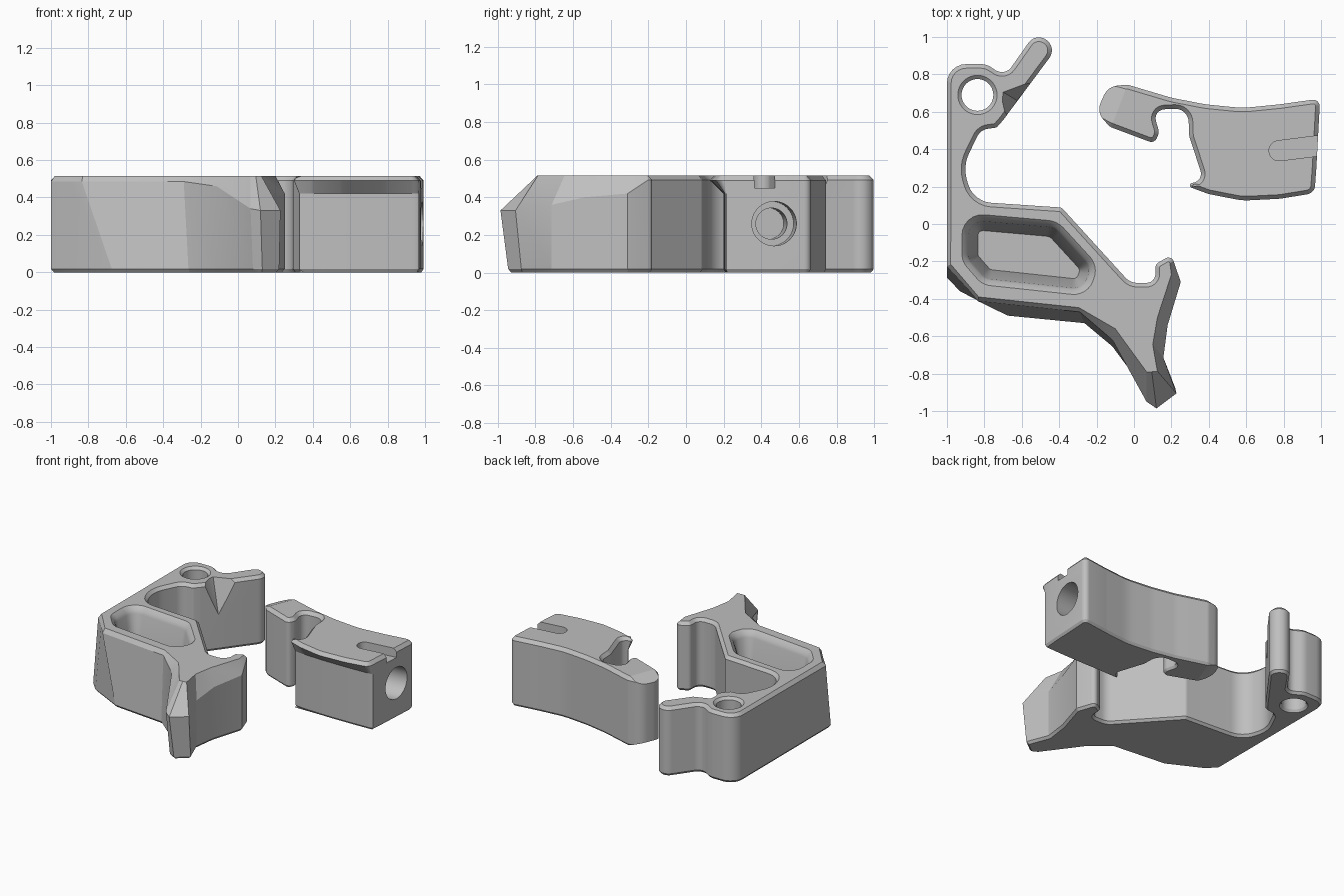
import bpy, bmesh, math
from mathutils import Vector

if "Cube" in bpy.data.objects:
    bpy.data.objects.remove(bpy.data.objects["Cube"])

H = 0.515
metal = bpy.data.materials.new("grey metal")
metal.diffuse_color = (0.52, 0.52, 0.52, 1)
metal.use_nodes = True
metal.node_tree.nodes["Principled BSDF"].inputs["Base Color"].default_value = metal.diffuse_color


def fillet(pts, n=7):
    """Round polygon corners (x, y, r); also return the index of each source corner."""
    out, src = [], []
    for i, (x, y, r) in enumerate(pts):
        v = Vector((x, y))
        a = Vector(pts[i - 1][:2]) - v
        b = Vector(pts[(i + 1) % len(pts)][:2]) - v
        if r == 0:
            out.append(v)
            src.append(i)
            continue
        half = a.angle(b) / 2
        t = min(r / math.tan(half), a.length * 0.49, b.length * 0.49)
        a.normalize()
        b.normalize()
        c = v + (a + b).normalized() * (t / math.cos(half))
        p, q = v + a * t - c, v + b * t - c
        radius, sweep = p.length, p.angle(q)
        for k in range(n):
            f = k / (n - 1)
            d = p * math.sin((1 - f) * sweep) + q * math.sin(f * sweep)
            out.append(c + d.normalized() * radius)
            src.append(i)
    return out, src


def inset(pts, d):
    """Move a closed outline inward by d."""
    n = len(pts)
    area = sum(pts[i - 1].cross(pts[i]) for i in range(n))
    s = 1 if area > 0 else -1
    out = []
    for i in range(n):
        e1 = (pts[i] - pts[i - 1]).normalized()
        e2 = (pts[(i + 1) % n] - pts[i]).normalized()
        m = Vector((-e1.y - e2.y, e1.x + e2.x)).normalized()
        k = max(0.5, m.dot(Vector((-e1.y, e1.x))))
        out.append(pts[i] + m * (s * d / k))
    return out


def ring(pts, z):
    return [Vector((p.x, p.y, z)) for p in pts]


def loft(name, rings):
    bm = bmesh.new()
    vs = [[bm.verts.new(p) for p in r] for r in rings]
    n = len(rings[0])
    for lo, hi in zip(vs, vs[1:]):
        for i in range(n):
            bm.faces.new((lo[i - 1], lo[i], hi[i], hi[i - 1]))
    bm.faces.new(vs[0])
    bm.faces.new(vs[-1])
    return finish(name, bm)


def finish(name, bm):
    bmesh.ops.recalc_face_normals(bm, faces=bm.faces)
    me = bpy.data.meshes.new(name)
    bm.to_mesh(me)
    bm.free()
    me.materials.append(metal)
    ob = bpy.data.objects.new(name, me)
    bpy.context.collection.objects.link(ob)
    return ob


def cut(ob, cutter):
    bpy.context.view_layer.objects.active = ob
    m = ob.modifiers.new("cut", 'BOOLEAN')
    m.operation, m.solver, m.object = 'DIFFERENCE', 'EXACT', cutter
    bpy.ops.object.modifier_apply(modifier=m.name)
    bpy.data.objects.remove(cutter)


def circles(name, profile, n=40):
    """Turned solid along z from (radius, height) pairs."""
    return loft(name, [[Vector((r * math.cos(math.tau * i / n), r * math.sin(math.tau * i / n), z))
                        for i in range(n)] for r, z in profile])


def smooth(ob):
    bpy.ops.object.select_all(action='DESELECT')
    ob.select_set(True)
    bpy.context.view_layer.objects.active = ob
    bpy.ops.object.shade_smooth_by_angle(angle=math.radians(25))


# Lever outline at the base, clockwise from the pivot hub
lever_outline = [
    (-1, .855, .15), (-.79, .855, .1), (-.69, .79, .1), (-.524, 1.026, .068), (-.412, .942, .068),
    (-.70, .555, .04), (-.735, .515, .03), (-.82, .505, .08), (-.915, .31, .2), (-.86, .12, .14),
    (-.387, .088, .03), (-.02, -.315, .09), (.115, -.315, .08), (.115, -.215, .03), (.20, -.165, .03),
    (.25, -.31, 0), (.18, -.54, 0), (.157, -.714, 0), (.22, -.875, 0), (.13, -.945, 0),
    (.08, -.92, 0), (-.115, -.655, 0), (-.265, -.53, 0), (-.675, -.49, 0), (-.93, -.36, 0), (-1, -.286, 0)]
# Upper shape of the sloped front: corner -> shoulder x, y, z and top x, y
front_slope = {
    15: (.25, -.31, .42, .20, -.27), 16: (.18, -.54, .40, .125, -.50), 17: (.157, -.714, .36, .10, -.645),
    18: (.227, -.906, .33, .125, -.787), 19: (.12, -.986, .33, .095, -.79), 20: (.067, -.95, .34, .067, -.79),
    21: (-.115, -.62, .46, -.10, -.56), 22: (-.29, -.47, .485, -.295, -.447),
    23: (-.835, -.412, .485, -.83, -.39), 24: (-.90, -.335, .485, -.89, -.32), 25: (-1, -.227, .485, -.98, -.215)}
base, src = fillet(lever_outline)
shoulder, top = ring(base, H - .022), ring(inset(base, .022), H)
for i, s in enumerate(src):
    if s in front_slope:
        x, y, z, tx, ty = front_slope[s]
        shoulder[i], top[i] = Vector((x, y, z)), Vector((tx, ty, H))
lever = loft("lever", [ring(inset(base, .015), 0), ring(base, .018), shoulder, top])

# Blind pocket with a bevelled rim and tapered wall
pocket, _ = fillet([(-.92, .06, .11), (-.41, .015, .13), (-.19, -.225, .11), (-.25, -.385, .12),
                    (-.81, -.325, .11), (-.92, -.2, .11)])
cut(lever, loft("pocket_cutter", [ring(inset(pocket, .085), .15), ring(inset(pocket, .035), H - .05),
                                  ring(inset(pocket, .025), H - .025), ring(pocket, H), ring(pocket, H + .05)]))
# Pivot hole
hole = circles("pivot_cutter", [(.11, -.02), (.085, .018), (.085, H - .018), (.105, H), (.105, H + .05)])
hole.location = (-.837, .69, 0)
bpy.context.view_layer.update()
cut(lever, hole)
# Angled relief in the arm
bm = bmesh.new()
for x, y in ((-.54, .765), (-.70, .705), (-.705, .66), (-.685, .57)):
    bm.verts.new((x, y, H + .002))
    bm.verts.new((x + .12, y - .09, H + .002))
bm.verts.new((-.625, .66, .27))
bm.verts.new((-.505, .57, .27))
bmesh.ops.convex_hull(bm, input=bm.verts)
cut(lever, finish("relief_cutter", bm))
smooth(lever)

# Curved block with a hook notch
block_outline = [
    (-.035, .745, .06), (-.14, .735, .09), (-.20, .60, .10), (-.13, .52, .06), (.11, .43, .04), (.135, .49, .05),
    (.10, .61, .10), (.29, .62, .09), (.295, .47, .1), (.375, .225, .06), (.25, .215, .015),
    (.40, .16, .1), (.58, .125, .3), (.78, .135, .3), (.965, .165, .05), (.975, .30, 0), (.995, .67, .035),
    (.78, .64, .3), (.58, .62, .5), (.38, .64, .5), (.20, .675, .4)]
rim, _ = fillet(block_outline)
body = []
for p in rim:
    q = p.copy()
    if p.y < .25:      # the wall below the front lip steps back
        q.y = .2 + .2 * (p.y - .13) if p.y < .23 else max(p.y, .222)
        if p.x < .33:
            q.x = .33 + .1 * (p.x - .33)
    body.append(q)
block = loft("block", [ring(inset(body, .012), 0), ring(body, .018), ring(body, .42),
                       ring(rim, H - .025), ring(inset(rim, .022), H)])
# Sloped facets above and below the rounded end
bm = bmesh.new()
bm.from_mesh(block.data)
tilt = math.radians(22)
for z, s in ((H, 1), (0, -1)):
    no = Vector((-.932 * math.sin(tilt), .363 * math.sin(tilt), s * math.cos(tilt)))
    res = bmesh.ops.bisect_plane(bm, geom=bm.verts[:] + bm.edges[:] + bm.faces[:], dist=1e-5,
                                 plane_co=(-.035, .745, z), plane_no=no, clear_outer=True)
    edges = [e for e in res['geom_cut'] if isinstance(e, bmesh.types.BMEdge)]
    bmesh.ops.holes_fill(bm, edges=edges, sides=0)
bmesh.ops.recalc_face_normals(bm, faces=bm.faces)
bm.to_mesh(block.data)
bm.free()

# Rounded slot on top, open at the end
slot, _ = fillet([(.715, .438, .053), (.73, .332, .053), (1.1, .378, 0), (1.1, .487, 0)])
cut(block, loft("slot_cutter", [ring(slot, H - .065), ring(slot, H + .05)]))
# Stepped bore in the end face
bore = circles("bore_cutter", [(.083, -.45), (.083, -.2), (.118, -.2), (.118, .1)])
bore.rotation_euler = (0, math.pi / 2, math.radians(4))
bore.location = (.98, .468, .26)
bpy.context.view_layer.update()
cut(block, bore)
smooth(block)
